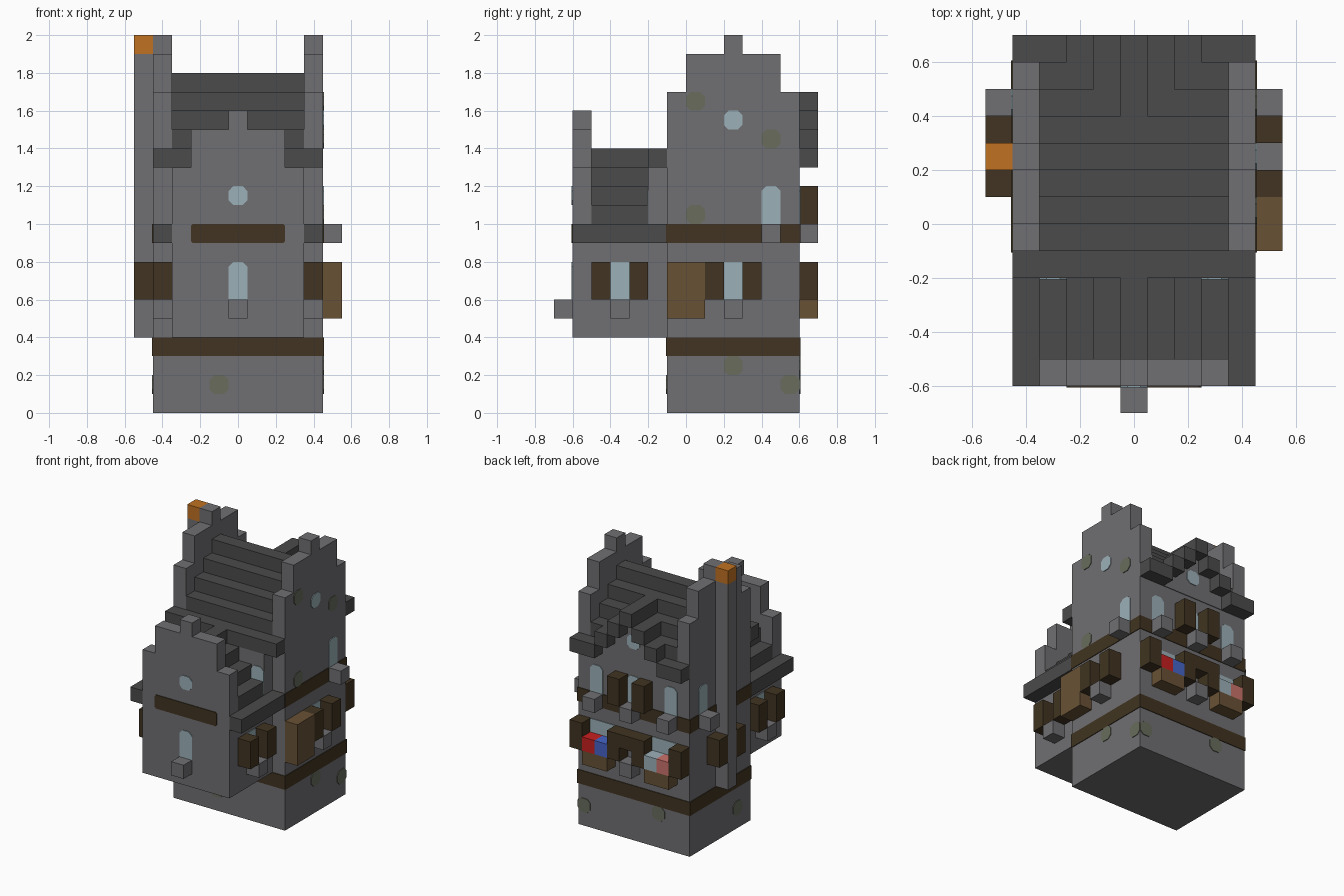
import bpy
import bmesh

CELL = 0.1    # every part sits on a grid of small cubes
THIN = 0.05   # thickness of painted plates, in cells

old = bpy.data.objects.get("Cube")
if old:
    bpy.data.objects.remove(old, do_unlink=True)


def material(name, r, g, b):
    m = bpy.data.materials.new(name)
    m.use_nodes = True
    m.diffuse_color = (r, g, b, 1)
    m.node_tree.nodes["Principled BSDF"].inputs["Base Color"].default_value = (r, g, b, 1)
    return m


STONE = material("grey stone", .162, .156, .165)
SLATE = material("dark slate", .07, .07, .07)
TIMBER = material("dark timber", .052, .034, .015)
WOOD = material("light wood", .138, .083, .036)
GLASS = material("pale glass", .33, .44, .48)
MOSS = material("moss", .138, .152, .108)
FIRE = material("orange glow", .53, .165, .016)
RED = material("red flower", .58, .014, .014)
BLUE = material("blue flower", .063, .127, .578)
PINK = material("pink flower", .6, .17, .15)


def prism(bm, outline, axis, a, b):
    """Extrude an outline of (u, z) points along x or y from a to b."""
    rings = []
    for d in (a, b):
        rings.append([bm.verts.new([CELL * c for c in ((d, u, z) if axis == "x" else (u, d, z))])
                      for u, z in outline])
    n = len(outline)
    bm.faces.new(rings[0])
    bm.faces.new(rings[1][::-1])
    for i in range(n):
        j = (i + 1) % n
        bm.faces.new((rings[0][i], rings[1][i], rings[1][j], rings[0][j]))


def finish(bm, name, mat):
    bmesh.ops.recalc_face_normals(bm, faces=bm.faces)
    mesh = bpy.data.meshes.new(name)
    bm.to_mesh(mesh)
    bm.free()
    mesh.materials.append(mat)
    bpy.context.collection.objects.link(bpy.data.objects.new(name, mesh))


def blocks(name, mat, boxes, mirrored=False):
    """Boxes given as x, x, y, y, z, z in cells."""
    if mirrored:
        boxes = boxes + [(-x1, -x0, *rest) for x0, x1, *rest in boxes]
    bm = bmesh.new()
    for x0, x1, y0, y1, z0, z1 in boxes:
        prism(bm, [(x0, z0), (x1, z0), (x1, z1), (x0, z1)], "y", y0, y1)
    finish(bm, name, mat)


def plates(name, mat, items, cut=.25, base=.25):
    """Thin plates on a wall: axis, wall position, outward sign, centre, bottom, width, height."""
    bm = bmesh.new()
    for axis, wall, sign, u, z, w, h in items:
        l, r, t = u - w / 2, u + w / 2, z + h
        pts = [(l + cut, t), (r - cut, t), (r, t - cut)]
        pts += [(r, z + base), (r - base, z), (l + base, z), (l, z + base)] if base else [(r, z), (l, z)]
        pts.append((l, t - cut))
        prism(bm, pts, axis, wall, wall + sign * THIN)
    finish(bm, name, mat)


def stepped(name, mat, steps, mid, bottom, axis, a, b, mirrored=False):
    """Stepped gable from (half width, top) pairs, widest first."""
    right = [(mid + steps[0][0], bottom)]
    z = bottom
    for half, top in steps:
        if z != bottom:
            right.append((mid + half, z))
        right.append((mid + half, top))
        z = top
    outline = right + [(2 * mid - u, z) for u, z in reversed(right)]
    bm = bmesh.new()
    prism(bm, outline, axis, a, b)
    if mirrored:
        prism(bm, outline, axis, -b, -a)
    finish(bm, name, mat)


# Main house walls and side gables
blocks("main_walls", STONE, [(-3.5, 3.5, -1, 6, 0, 13)])
stepped("side_gables", STONE, [(3.5, 17), (2.5, 19), (.5, 20)], 2.5, 0, "x", 3.5, 4.5, True)
blocks("timber_bands", TIMBER,
       [(-4.5 - THIN, 4.5 + THIN, -1 - THIN, 6 + THIN, z, z + 1) for z in (3, 9)])
blocks("front_upper_wall", STONE, [(-3.5, 3.5, -2, -1, 9, 13)])

# Main roof: slabs climbing from both eaves to the ridge
slabs, core = [], []
for k in range(5):
    half = 3.5 if k else 4.5
    slabs.append((-half, half, k - 2, k - 1, 13 + k, 14 + k))
    if k:
        slabs.append((-3.5, 3.5, 6 - k, 7 - k, 13 + k, 14 + k))
        core.append((-3.5, 3.5, k - 1, 6 - k, 12 + k, 13 + k))
slabs.append((-3.5, 3.5, 2, 3, 17, 18))
blocks("main_roof", SLATE, slabs)
blocks("roof_core", STONE, core)

# Rear cross gable, roof steps with stone infill
blocks("rear_eaves", SLATE, [(2.5, 4.5, 6, 7, 13, 14)], True)
blocks("rear_gable_roof", SLATE,
       [(2.5 - k, 3.5 - k, 5 - k, 7, 13 + k, 14 + k) for k in (1, 2)], True)
blocks("rear_gable_ridge", SLATE, [(-.5, .5, 3, 7, 16, 17)])
stepped("rear_gable_wall", STONE, [(2.5, 14), (1.5, 15), (.5, 16)], 0, 13, "y", 5, 6 + THIN)

# Front wing, overhanging the base
blocks("wing_walls", STONE, [(-3.5, 3.5, -6, -1, 4, 10)])
stepped("wing_gable", STONE, [(3.5, 13), (2.5, 15), (.5, 16)], 0, 9, "y", -6, -5)
blocks("wing_eaves", SLATE, [(3.5, 4.5, -6, -1, 9, 10)], True)
blocks("wing_roof", SLATE,
       [(3.5 - k, 4.5 - k, -5, -2, 9 + k, 10 + k) for k in range(1, 4)], True)
blocks("wing_ridge", SLATE, [(-.5, .5, -5, -2, 13, 14)])
plates("wing_timber_band", TIMBER, [("y", -6, -1, 0, 9, 5, 1)], .1, .1)

# Chimney with a glowing top
blocks("chimney", STONE, [(-5.5, -4.5, 2, 3, 4, 19)])
blocks("chimney_glow", FIRE, [(-5.5, -4.5, 2, 3, 19, 20)])

# Shutters on the wing, the sides and the back
blocks("wing_shutters", TIMBER, [(3.5, 4.5, y, y + 1, 6, 8) for y in (-5, -3)], True)
blocks("side_shutters", TIMBER, [(4.5, 5.5, y, y + 1, 6, 8) for y in (1, 3)], True)
blocks("rear_shutters", TIMBER,
       [(x, x + 1, 6, 7, z, z + 2) for x, z in ((.5, 6), (3.5, 6), (.5, 10))], True)
blocks("rear_lintel", TIMBER, [(-.5, .5, 6, 7, 7, 8)])

# Stone sills
blocks("wing_side_sills", STONE, [(3.5, 4.5, -4, -3, 5, 6)], True)
blocks("side_upper_sills", STONE, [(4.5, 5.5, 4, 5, 9, 10)], True)
blocks("side_lower_sill", STONE, [(4.5, 5.5, 2, 3, 5, 6)])
blocks("front_sill", STONE, [(-.5, .5, -7, -6, 5, 6)])
blocks("rear_sills", STONE,
       [(x - .5, x + .5, 6, 7, 9, 10) for x in (-3, 0, 3)] + [(-.5, .5, 6, 7, 5, 6)])

# Wooden bay box, flower boxes and flowers
blocks("side_bay", WOOD, [(4.5, 5.5, -1, 1, 5, 8)])
blocks("flower_boxes", WOOD, [(1.5, 3.5, 6, 7, 5, 6)], True)
for name, mat, x in (("red_flowers", RED, 2.5), ("blue_flowers", BLUE, 1.5),
                     ("pale_flowers", GLASS, -2.5), ("pink_flowers", PINK, -3.5)):
    blocks(name, mat, [(x, x + 1, 6, 7, 6, 7)])

# Windows: arched, square and round
arched = [("y", 6, 1, x, 10, 1, 2) for x in (-3, 0, 3)]
arched += [("y", -2, -1, x, 10, 1, 2) for x in (-3, 3)]
arched += [("x", s * 4.5, s, 4.5, 10, 1, 2) for s in (-1, 1)]
arched.append(("y", -6, -1, 0, 6, 1, 2))
plates("arched_windows", GLASS, arched, .25, 0)
square = [("x", s * 3.5, s, -3.5, 6, 1, 2) for s in (-1, 1)]
square += [("y", 6, 1, x, 6, 2, 2) for x in (-2.5, 2.5)]
square.append(("x", 4.5, 1, 2.5, 6, 1, 2))
plates("square_windows", GLASS, square, .05, 0)
plates("round_windows", GLASS,
       [("x", 4.5, 1, 2.5, 15, 1, 1), ("y", -6, -1, 0, 11, 1, 1),
        ("y", 6 + THIN, 1, 0, 14, 1, 1)])

# Moss patches
moss = [("x", 4.5, 1, y, z, 1, 1)
        for y, z in ((.5, 16), (4.5, 14), (.5, 10), (2.5, 2), (5.5, 1))]
moss += [("y", -1, -1, -1, 1, 1, 1), ("x", -4.5, -1, .5, 1, 1, 1)]
moss += [("y", 6, 1, x, z, 1, 1) for x, z in ((4, 1), (-2, 2))]
plates("moss_patches", MOSS, moss)
